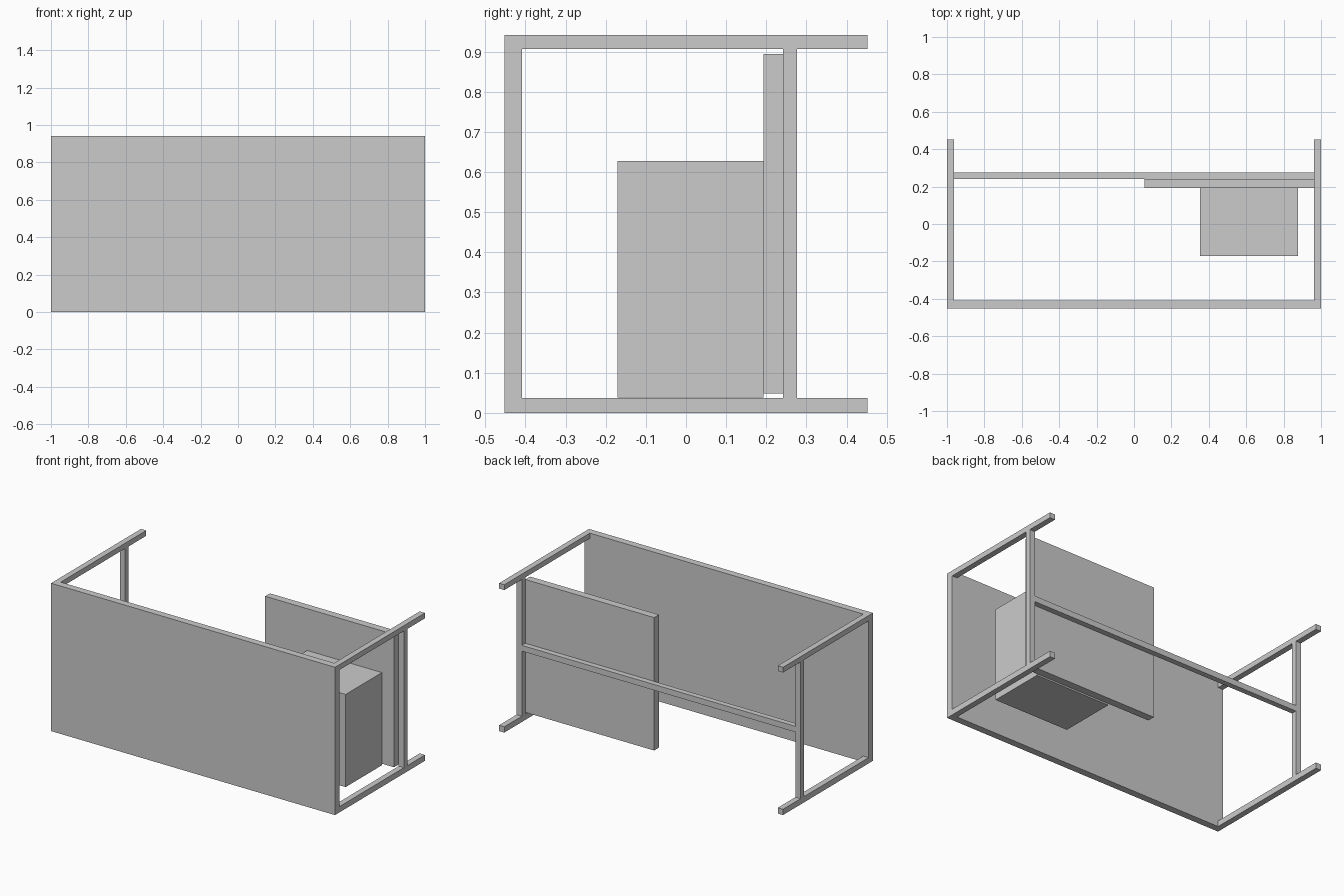
import bpy

if "Cube" in bpy.data.objects:
    bpy.data.objects.remove(bpy.data.objects["Cube"])


def box(name, x, y, z):
    """Add a box spanning the given (min, max) ranges."""
    bpy.ops.mesh.primitive_cube_add(
        size=1, location=[(a + b) / 2 for a, b in (x, y, z)])
    ob = bpy.context.object
    ob.name = name
    ob.scale = [b - a for a, b in (x, y, z)]
    bpy.ops.object.transform_apply(location=False, rotation=False, scale=True)
    return ob


HEIGHT = 0.941   # overall height of the tipped desk
BAR = 0.037      # thickness of the leg bars
IN = 1 - BAR     # inner face of the leg frames
DEPTH = 0.4525   # half depth
POST = (0.241, 0.276)

# Desk top, standing on its long edge
box("desk_top", (-1, 1), (-DEPTH, -0.408), (0, HEIGHT))

# Leg frames at both ends: two legs joined by a cross bar
for side, x in (("left", (-1, -IN)), ("right", (IN, 1))):
    box(side + "_lower_leg", x, (-0.408, DEPTH), (0, BAR))
    box(side + "_upper_leg", x, (-0.408, DEPTH), (HEIGHT - BAR + 0.003, HEIGHT))
    box(side + "_cross_bar", x, POST, (BAR, HEIGHT - BAR + 0.003))

# Long stretcher between the cross bars
box("stretcher", (-IN, IN), POST, (0.451, 0.488))

# Shelf resting on the stretcher, and the case on it
box("shelf", (0.056, IN), (0.193, 0.241), (0.048, 0.894))
box("case", (0.352, 0.878), (-0.171, 0.193), (0.038, 0.628))
